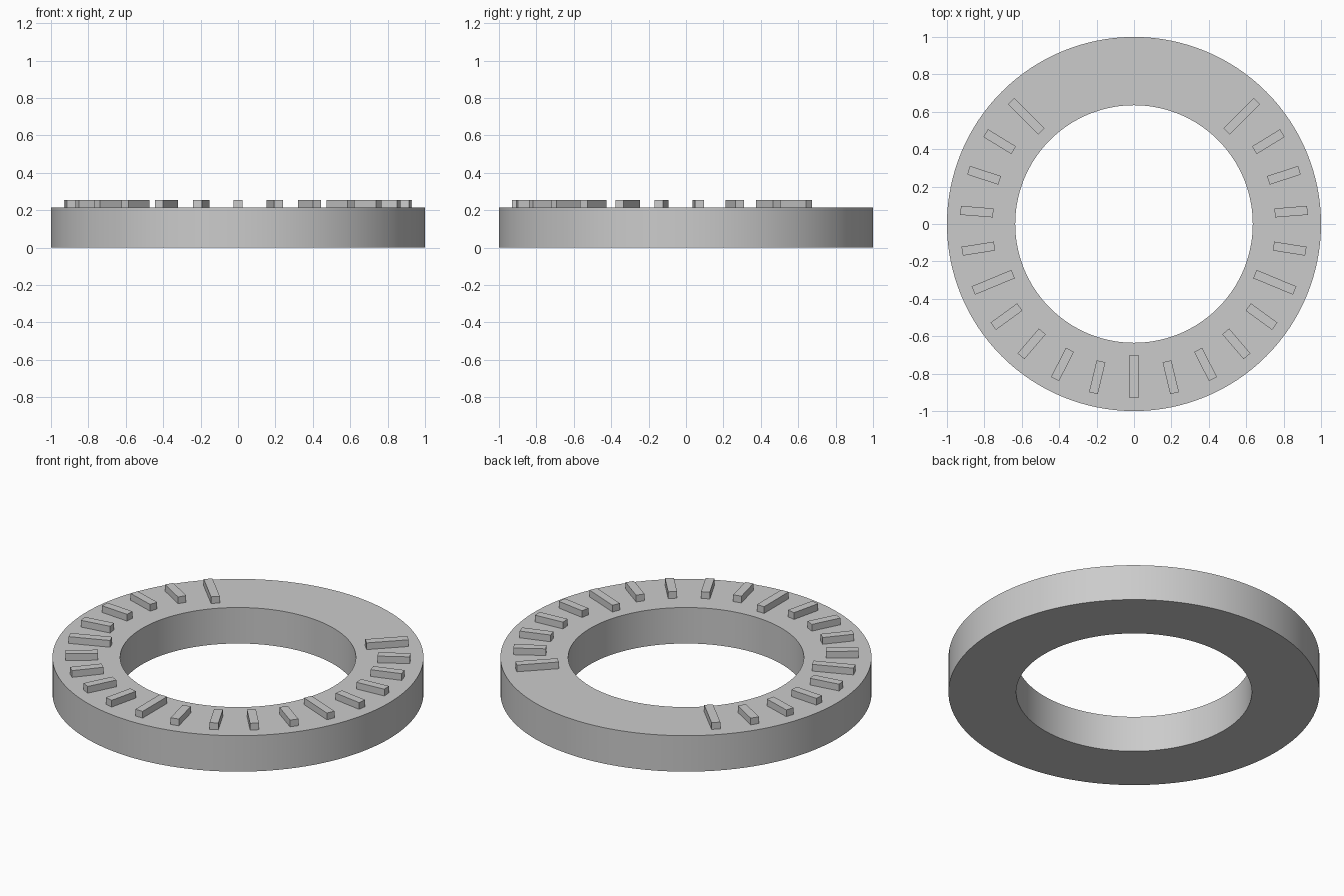
import bpy
import bmesh
from math import radians, sin, cos, tau
from mathutils import Matrix

cube = bpy.data.objects.get("Cube")
if cube:
    bpy.data.objects.remove(cube, do_unlink=True)

OUTER, INNER, HEIGHT = 1.0, 0.635, 0.214
TICK_TOP, TICK_WIDTH, TICK_OUTER = 0.254, 0.048, 0.93
SEGMENTS = 128

grey = bpy.data.materials.new("light_grey")
grey.use_nodes = True
colour = (0.6, 0.6, 0.6, 1)
grey.diffuse_color = colour
grey.node_tree.nodes["Principled BSDF"].inputs["Base Color"].default_value = colour


def add_object(name, bm):
    bmesh.ops.recalc_face_normals(bm, faces=bm.faces)
    mesh = bpy.data.meshes.new(name)
    bm.to_mesh(mesh)
    bm.free()
    mesh.materials.append(grey)
    obj = bpy.data.objects.new(name, mesh)
    bpy.context.collection.objects.link(obj)
    return obj


# Flat ring: a rectangular section swept round the z axis
bm = bmesh.new()
profile = [(INNER, 0), (OUTER, 0), (OUTER, HEIGHT), (INNER, HEIGHT)]
loops = []
for i in range(SEGMENTS):
    a = tau * i / SEGMENTS
    loops.append([bm.verts.new((r * cos(a), r * sin(a), z)) for r, z in profile])
for i, here in enumerate(loops):
    after = loops[(i + 1) % SEGMENTS]
    for j in range(4):
        k = (j + 1) % 4
        bm.faces.new((here[j], after[j], after[k], here[k]))
ring = add_object("dial_ring", bm)
bpy.context.view_layer.objects.active = ring
ring.select_set(True)
bpy.ops.object.shade_smooth_by_angle(angle=radians(30))

# Raised scale marks, every fifth one long, spread either side of the front
for step in range(-10, 11):
    is_long = step % 5 == 0
    start = 0.70 if is_long else 0.755
    length = TICK_OUTER - start
    rise = TICK_TOP - HEIGHT
    bm = bmesh.new()
    bmesh.ops.create_cube(bm, size=1, matrix=(
        Matrix.Rotation(radians(13.5 * step), 4, 'Z')
        @ Matrix.Translation((0, -(start + length / 2), HEIGHT + rise / 2))
        @ Matrix.Diagonal((TICK_WIDTH, length, rise, 1))))
    add_object(f"{'long' if is_long else 'short'}_mark_{step + 11}", bm)
